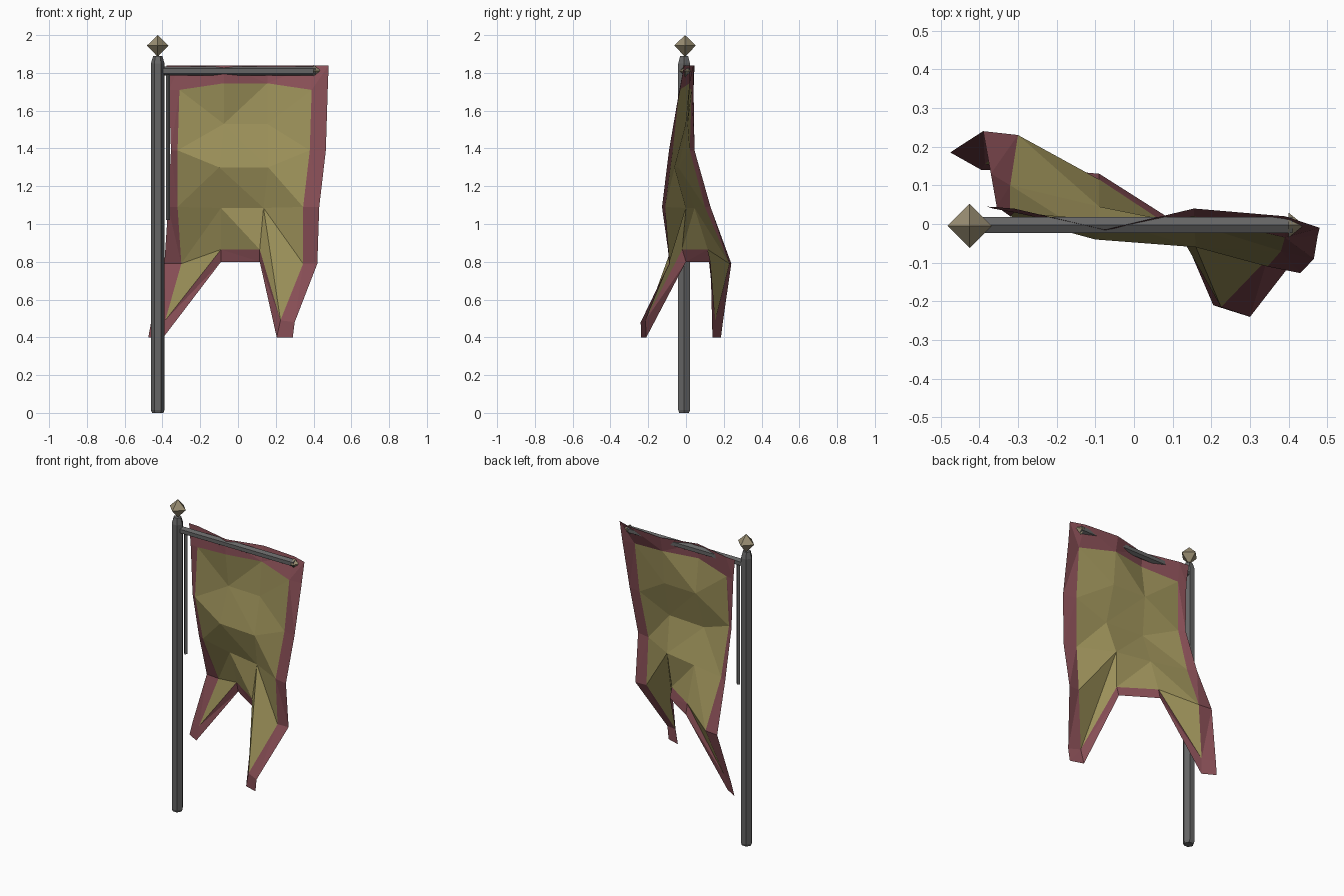
import bpy, bmesh
from mathutils import Matrix, Vector

if "Cube" in bpy.data.objects:
    bpy.data.objects.remove(bpy.data.objects["Cube"])


def material(name, rgb):
    m = bpy.data.materials.new(name)
    m.diffuse_color = (*rgb, 1)
    m.use_nodes = True
    m.node_tree.nodes["Principled BSDF"].inputs["Base Color"].default_value = m.diffuse_color
    return m


gold = material("gold_cloth", (0.33, 0.28, 0.10))
red = material("red_cloth", (0.24, 0.075, 0.09))
brass = material("dull_brass", (0.32, 0.27, 0.17))
iron = material("dark_iron", (0.13, 0.13, 0.13))


def finish(name, bm, mats):
    bmesh.ops.recalc_face_normals(bm, faces=bm.faces)
    me = bpy.data.meshes.new(name)
    bm.to_mesh(me)
    bm.free()
    for m in mats:
        me.materials.append(m)
    ob = bpy.data.objects.new(name, me)
    bpy.context.collection.objects.link(ob)
    return ob


def lathe(name, start, axis, profile, sides, mat, side_dir):
    """Faceted turned part: profile of (distance along axis, radius)."""
    bm = bmesh.new()
    axis, u = Vector(axis), Vector(side_dir)
    rings = []
    for d, r in profile:
        c = Vector(start) + axis * d
        if r == 0:
            rings.append([bm.verts.new(c)] * sides)
        else:
            rings.append([bm.verts.new(c + Matrix.Rotation(6.2831853 * k / sides, 3, axis) @ u * r)
                          for k in range(sides)])
    for a, b in zip(rings, rings[1:]):
        for k in range(sides):
            j = (k + 1) % sides
            bm.faces.new(list(dict.fromkeys([a[k], a[j], b[j], b[k]])))
    for ring in (rings[0], rings[-1]):
        if ring[0] != ring[1]:
            bm.faces.new(ring)
    return finish(name, bm, [mat])


X, Z = (1, 0, 0), (0, 0, 1)
# Upright pole, crossbar and hanging rod
lathe("pole", (-0.425, -0.01, 0), Z,
      [(0, 0.03), (0.015, 0.036), (1.85, 0.036), (1.89, 0.024)], 6, iron, X)
lathe("crossbar", (-0.41, -0.003, 1.81), X, [(0, 0.024), (0.82, 0.024)], 6, iron, Z)
lathe("hanging_rod", (-0.37, -0.003, 1.02), Z, [(0, 0.011), (0.79, 0.011)], 4, iron, X)
# Octahedral finials
lathe("pole_finial", (-0.425, -0.005, 1.885), Z,
      [(0, 0), (0.06, 0.057), (0.115, 0)], 4, brass, X)
lathe("crossbar_finial", (0.40, -0.003, 1.81), X,
      [(0, 0.032), (0.04, 0)], 4, brass, Z)

# Banner cloth: six vertical columns of (x, y), side and middle columns use their own heights
SIDE_Z = [1.84, 1.71, 1.39, 1.09, 0.79]
MID_Z = [1.84, 1.745, 1.53, 1.30, 1.085, 0.865, 0.80]
bm = bmesh.new()


def column(heights, points):
    return [bm.verts.new((x, y, z)) for z, (x, y) in zip(heights, points)]


OL = column(SIDE_Z, [(-0.38, 0.045), (-0.365, 0.04), (-0.355, 0.045), (-0.37, 0.13), (-0.39, 0.24)])
IL = column(SIDE_Z, [(-0.31, 0.04), (-0.31, 0.03), (-0.32, 0.02), (-0.32, 0.10), (-0.30, 0.23)])
M1 = column(MID_Z, [(-0.075, -0.015), (-0.075, -0.02), (-0.075, 0.01), (-0.10, -0.04),
                    (-0.09, 0.045), (-0.09, 0.115), (-0.09, 0.13)])
M2 = column(MID_Z, [(0.155, 0.04), (0.155, 0.02), (0.155, 0.0), (0.16, -0.06),
                    (0.135, 0.0), (0.115, -0.02), (0.115, 0.0)])
IR = column(SIDE_Z, [(0.39, 0.02), (0.39, -0.035), (0.38, -0.07), (0.345, -0.11), (0.345, -0.09)])
OR = column(SIDE_Z, [(0.48, -0.01), (0.475, -0.03), (0.465, -0.09), (0.43, -0.127), (0.42, -0.085)])
# Tail tips: gold point, outer hem, outer corner, inner corner
TIP_Z = [0.49, 0.48, 0.40, 0.40]
LT = column(TIP_Z, [(-0.385, 0.155), (-0.46, 0.195), (-0.475, 0.185), (-0.395, 0.14)])
RT = column(TIP_Z, [(0.225, -0.215), (0.30, -0.24), (0.29, -0.237), (0.205, -0.21)])


def face(mat, *verts):
    bm.faces.new(verts).material_index = mat


cols = [OL, IL, M1, M2, IR, OR]
for c in range(5):
    a, b = cols[c], cols[c + 1]
    for i in range(6 if c == 2 else 4):
        face(int(c in (0, 4) or i in (0, 5)), a[i], b[i], b[i + 1], a[i + 1])
# Swallow tails
for outer, inner, mid, tip in ((OL, IL, M1, LT), (OR, IR, M2, RT)):
    if mid is M1:
        face(0, inner[4], mid[4], mid[5])
        face(0, inner[4], mid[5], tip[0])
    else:
        face(0, inner[4], mid[4], tip[0])
        face(0, mid[4], mid[5], tip[0])
    face(1, outer[4], inner[4], tip[0], tip[1])
    face(1, tip[0], mid[5], mid[6], tip[3])
    face(1, tip[1], tip[0], tip[3], tip[2])
bmesh.ops.triangulate(bm, faces=bm.faces)
finish("banner", bm, [gold, red])
